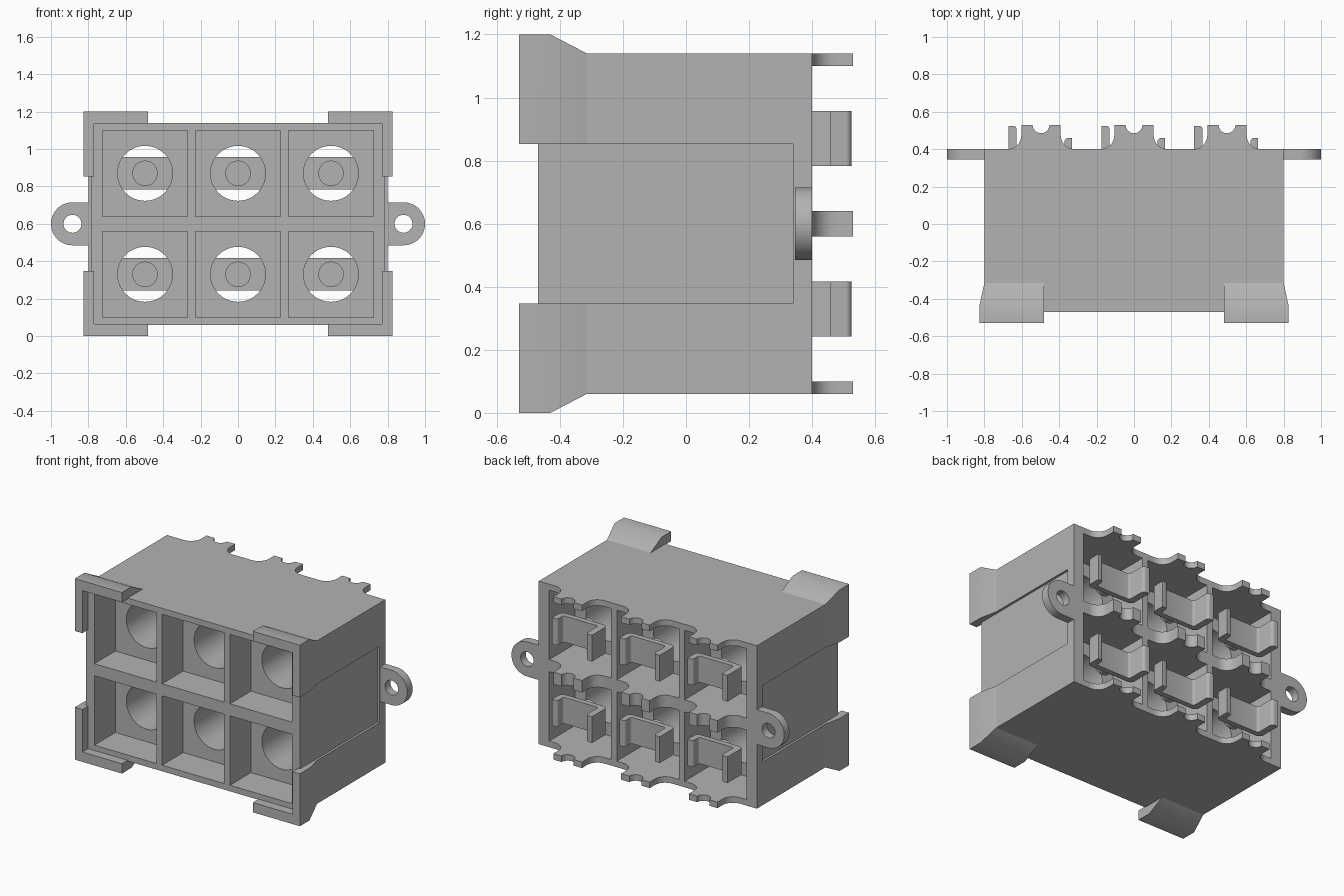
import bpy, bmesh, math
from mathutils import Vector

cube = bpy.data.objects.get("Cube")
if cube:
    bpy.data.objects.remove(cube)


def material(name, rgb):
    mat = bpy.data.materials.new(name)
    mat.use_nodes = True
    color = (*rgb, 1)
    mat.diffuse_color = color
    mat.node_tree.nodes["Principled BSDF"].inputs["Base Color"].default_value = color
    return mat


GREY = material("plain grey", (0.45, 0.45, 0.45))
MID = 0.6                       # height of the horizontal mirror plane
COLUMNS = (-0.497, 0, 0.497)
ROWS = (MID - 0.27, MID + 0.27)


def loft(bm, rings):
    """Skin a stack of matching outlines and cap both ends."""
    loops = [[bm.verts.new(p) for p in ring] for ring in rings]
    n = len(loops[0])
    for a, b in zip(loops, loops[1:]):
        for i in range(n):
            j = (i + 1) % n
            bm.faces.new((a[i], a[j], b[j], b[i]))
    bm.faces.new(loops[0])
    bm.faces.new(loops[-1])


def prism(bm, outline, axis, low, high):
    if axis == "y":
        rings = [[Vector((u, t, v)) for u, v in outline] for t in (low, high)]
    else:
        rings = [[Vector((u, v, t)) for u, v in outline] for t in (low, high)]
    loft(bm, rings)


def rect(u, v, half_u, half_v):
    return [(u - half_u, v - half_v), (u + half_u, v - half_v),
            (u + half_u, v + half_v), (u - half_u, v + half_v)]


def arc(u, v, r, start, end, steps=8):
    angles = [math.radians(start + (end - start) * i / steps) for i in range(steps + 1)]
    return [(u + r * math.cos(a), v + r * math.sin(a)) for a in angles]


def circle(u, v, r, steps=48):
    return arc(u, v, r, 0, 360, steps)[:-1]


def finish(name, bm):
    bmesh.ops.recalc_face_normals(bm, faces=bm.faces)
    mesh = bpy.data.meshes.new(name)
    bm.to_mesh(mesh)
    bm.free()
    mesh.materials.append(GREY)
    obj = bpy.data.objects.new(name, mesh)
    bpy.context.collection.objects.link(obj)
    return obj


def activate(obj):
    bpy.ops.object.select_all(action="DESELECT")
    obj.select_set(True)
    bpy.context.view_layer.objects.active = obj


def cut(obj, cutter):
    cutter.hide_render = True
    mod = obj.modifiers.new("cut", "BOOLEAN")
    mod.operation, mod.solver, mod.object = "DIFFERENCE", "EXACT", cutter
    activate(obj)
    bpy.ops.object.modifier_apply(modifier=mod.name)
    bpy.data.objects.remove(cutter)


parts = []

# Housing with front and rear pockets, round passages and shallow side recesses
bm = bmesh.new()
prism(bm, rect(0, MID, 0.8, 0.54), "y", -0.47, 0.4)
housing = finish("housing", bm)

bm = bmesh.new()
for x in COLUMNS:
    for z in ROWS:
        prism(bm, rect(x, z, 0.227, 0.23), "y", -0.6, -0.25)
        prism(bm, rect(x, z, 0.227, 0.23), "y", 0.13, 0.6)
for side in (-1, 1):
    prism(bm, rect(side * 0.885, MID, 0.1, 0.253), "y", -0.6, 0.34)
cut(housing, finish("pocket_cutter", bm))

bm = bmesh.new()
for x in COLUMNS:
    for z in ROWS:
        prism(bm, circle(x, z, 0.147), "y", -0.35, 0.25)
cut(housing, finish("passage_cutter", bm))
parts.append(housing)

# Flared corner guards around the front rim
for sx, side in ((1, "left"), (-1, "right")):
    for sz, level in ((1, "upper"), (-1, "lower")):
        rings = []
        for y, ox, oz in ((-0.53, 0.825, 0.6), (-0.43, 0.825, 0.6), (-0.315, 0.8, 0.54)):
            outline = [(0.48, 0.535), (0.48, oz), (ox, oz),
                       (ox, 0.253), (0.77, 0.253), (0.77, 0.535)]
            rings.append([Vector((sx * x, y, MID + sz * z)) for x, z in outline])
        bm = bmesh.new()
        loft(bm, rings)
        parts.append(finish(f"{level}_{side}_corner_guard", bm))

# Mounting ears with a screw hole
for sx, side in ((1, "left"), (-1, "right")):
    outline = [(0.79, MID - 0.115)] + arc(0.885, MID, 0.115, -90, 90, 24) + [(0.79, MID + 0.115)]
    bm = bmesh.new()
    prism(bm, [(sx * x, z) for x, z in outline], "y", 0.345, 0.4)
    ear = finish(f"{side}_mounting_ear", bm)
    bm = bmesh.new()
    prism(bm, circle(sx * 0.885, MID, 0.048, 32), "y", 0.3, 0.45)
    cut(ear, finish("ear_cutter", bm))
    parts.append(ear)

# Notched tabs on the rear edges of the horizontal walls
for low, high, level in ((0.06, 0.1, "lower"), (0.56, 0.64, "middle"), (1.1, 1.14, "upper")):
    bm = bmesh.new()
    for x in COLUMNS:
        tab = [(x - 0.18, 0.39)]
        tab += arc(x - 0.18, 0.475, 0.075, -90, 0)
        tab += [(x - 0.105, 0.53)]
        tab += arc(x, 0.53, 0.045, 180, 360, 12)
        tab += [(x + 0.105, 0.53)]
        tab += arc(x + 0.18, 0.475, 0.075, 180, 270)
        tab += [(x + 0.18, 0.39)]
        prism(bm, tab, "z", low, high)
    parts.append(finish(f"{level}_rear_tabs", bm))

# Bent contact straps with one tall and one short lip, and a round stud in front
for row, z in zip(("lower", "upper"), ROWS):
    for column, x in zip(("right", "centre", "left"), COLUMNS):
        strap = arc(-0.145, 0.39, 0.03, 270, 180) + [(-0.175, 0.525)]
        strap += arc(-0.15, 0.505, 0.02, 90, 0, 5)
        strap += arc(-0.115, 0.41, 0.015, 180, 270, 4)
        strap += arc(0.11, 0.41, 0.015, -90, 0, 4)
        strap += arc(0.145, 0.44, 0.02, 180, 90, 5) + [(0.165, 0.46)]
        strap += arc(0.135, 0.39, 0.03, 0, -90)
        bm = bmesh.new()
        prism(bm, [(x + u, v) for u, v in strap], "z", z - 0.087, z + 0.087)
        parts.append(finish(f"{row}_{column}_contact_strap", bm))
        bm = bmesh.new()
        prism(bm, circle(x, z, 0.068, 32), "y", 0.3, 0.365)
        parts.append(finish(f"{row}_{column}_contact_stud", bm))

for part in parts:
    activate(part)
    bpy.ops.object.shade_smooth_by_angle()
